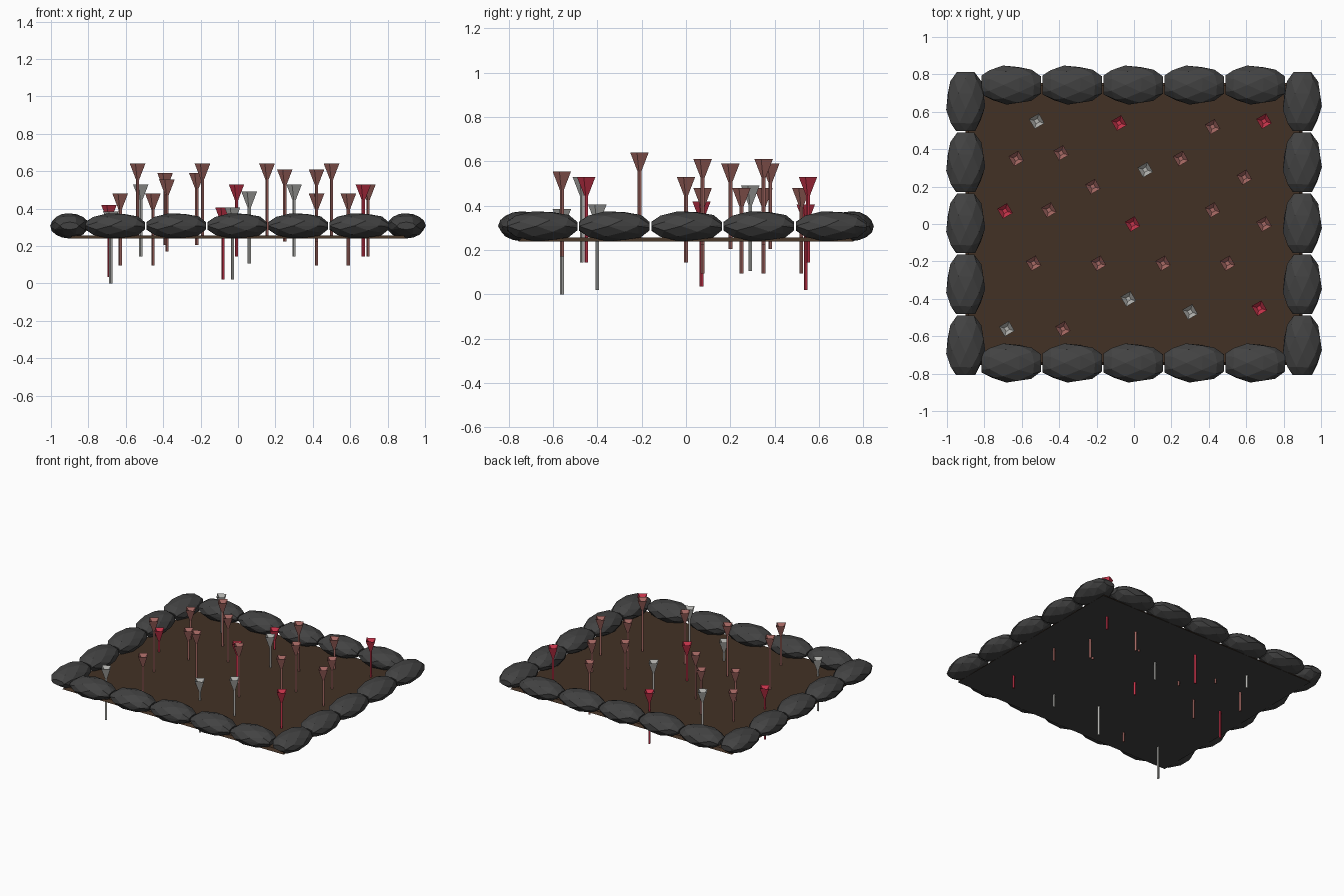
import bpy, bmesh, math, random

if "Cube" in bpy.data.objects:
    bpy.data.objects.remove(bpy.data.objects["Cube"])
random.seed(4)


def material(name, rgb):
    m = bpy.data.materials.new(name)
    m.diffuse_color = (*rgb, 1)
    m.use_nodes = True
    m.node_tree.nodes["Principled BSDF"].inputs["Base Color"].default_value = m.diffuse_color
    return m


SOIL = material("soil_brown", (0.055, 0.031, 0.018))
STONE = material("stone_grey", (0.055, 0.055, 0.055))
WHITE = material("petal_grey", (0.45, 0.45, 0.43))
RED = material("petal_red", (0.58, 0.035, 0.07))
PINK = material("petal_pink", (0.38, 0.14, 0.125))


def link(name, me, loc=(0, 0, 0), rot=0):
    ob = bpy.data.objects.new(name, me)
    ob.location, ob.rotation_euler = loc, (0, 0, rot)
    bpy.context.collection.objects.link(ob)
    return ob


def mesh(name, verts, faces, mat):
    me = bpy.data.meshes.new(name)
    me.from_pydata(verts, [], faces)
    me.materials.append(mat)
    return me


def bridge(rings, n):
    # quads between consecutive rings of n vertices
    return [(r * n + i, r * n + (i + 1) % n, (r + 1) * n + (i + 1) % n, (r + 1) * n + i)
            for r in range(rings - 1) for i in range(n)]


# Soil bed: thin slab with a dark underside
def rect(x, y, z):
    return [(-x, -y, z), (x, -y, z), (x, y, z), (-x, y, z)]


soil = mesh("soil_bed", rect(0.90, 0.755, 0.239) + rect(0.885, 0.74, 0.257),
            bridge(2, 4) + [(3, 2, 1, 0), (4, 5, 6, 7)], SOIL)
soil.materials.append(STONE)
soil.polygons[4].material_index = 1
link("soil_bed", soil)


# One faceted stone, the convex hull of staggered rings: (x, half width, half height)
SECTIONS = [(-0.160, 0.052, 0.020), (-0.110, 0.084, 0.052), (-0.035, 0.101, 0.066),
            (0.045, 0.100, 0.068), (0.115, 0.082, 0.050), (0.158, 0.048, 0.020)]
bm = bmesh.new()
for k, (x, w, h) in enumerate(SECTIONS):
    for i in range(8):
        a = math.pi * (i + 0.5 * (k % 2)) / 4
        j = random.uniform(0.97, 1.04)
        dx = random.uniform(-0.012, 0.012) if 0 < k < 5 else 0
        bm.verts.new((x + dx, w * math.cos(a) * j, h * math.sin(a) * j))
hull = bmesh.ops.convex_hull(bm, input=bm.verts)
bmesh.ops.delete(bm, geom=hull["geom_interior"], context="VERTS")
bmesh.ops.dissolve_limit(bm, angle_limit=math.radians(6), verts=bm.verts, edges=bm.edges)
stone = mesh("stone", [], [], STONE)
bm.to_mesh(stone)
bm.free()

# Stone border: five along each side
for i in range(5):
    t = (i - 2) * 0.326
    for s, side in ((1, "back"), (-1, "front")):
        link(f"{side}_stone_{i}", stone, (t - 0.003, s * 0.743, 0.308))
    for s, side in ((1, "right"), (-1, "left")):
        link(f"{side}_stone_{i}", stone, (s * 0.900, t + 0.004, 0.308), math.pi / 2)


# Flower: square stem and a hollow four-sided cup, 0.385 tall, origin at its top
def flower_mesh(name, mat):
    rings = [(0.009, -0.385), (0.009, -0.085), (0.043, 0.0), (0.015, -0.03)]
    v = [(r * math.cos(i * math.pi / 2), r * math.sin(i * math.pi / 2), z)
         for r, z in rings for i in range(4)]
    return mesh(name, v, bridge(4, 4) + [(3, 2, 1, 0), (12, 13, 14, 15)], mat)


# (x, y, top height) of every flower
PLANTS = {
    "grey": (WHITE, [(-.52, .55, .53), (.06, .29, .49), (-.03, -.40, .405),
                     (.30, -.47, .53), (-.68, -.56, .385)]),
    "red": (RED, [(-.08, .54, .405), (.695, .55, .53), (-.69, .07, .42),
                  (-.008, 0, .53), (.67, -.45, .53)]),
    "pink": (PINK, [(.42, .52, .48), (-.63, .35, .48), (-.39, .38, .59), (.25, .35, .61),
                    (-.22, .20, .59), (.59, .25, .48), (-.455, .075, .48), (.42, .075, .61),
                    (.695, 0, .53), (-.537, -.21, .64), (-.19, -.21, .64), (.155, -.21, .64),
                    (.50, -.21, .64), (-.38, -.56, .555)]),
}
for colour, (mat, spots) in PLANTS.items():
    me = flower_mesh(f"{colour}_flower", mat)
    for i, spot in enumerate(spots):
        link(f"{colour}_flower_{i}", me, spot, math.radians(-15))
